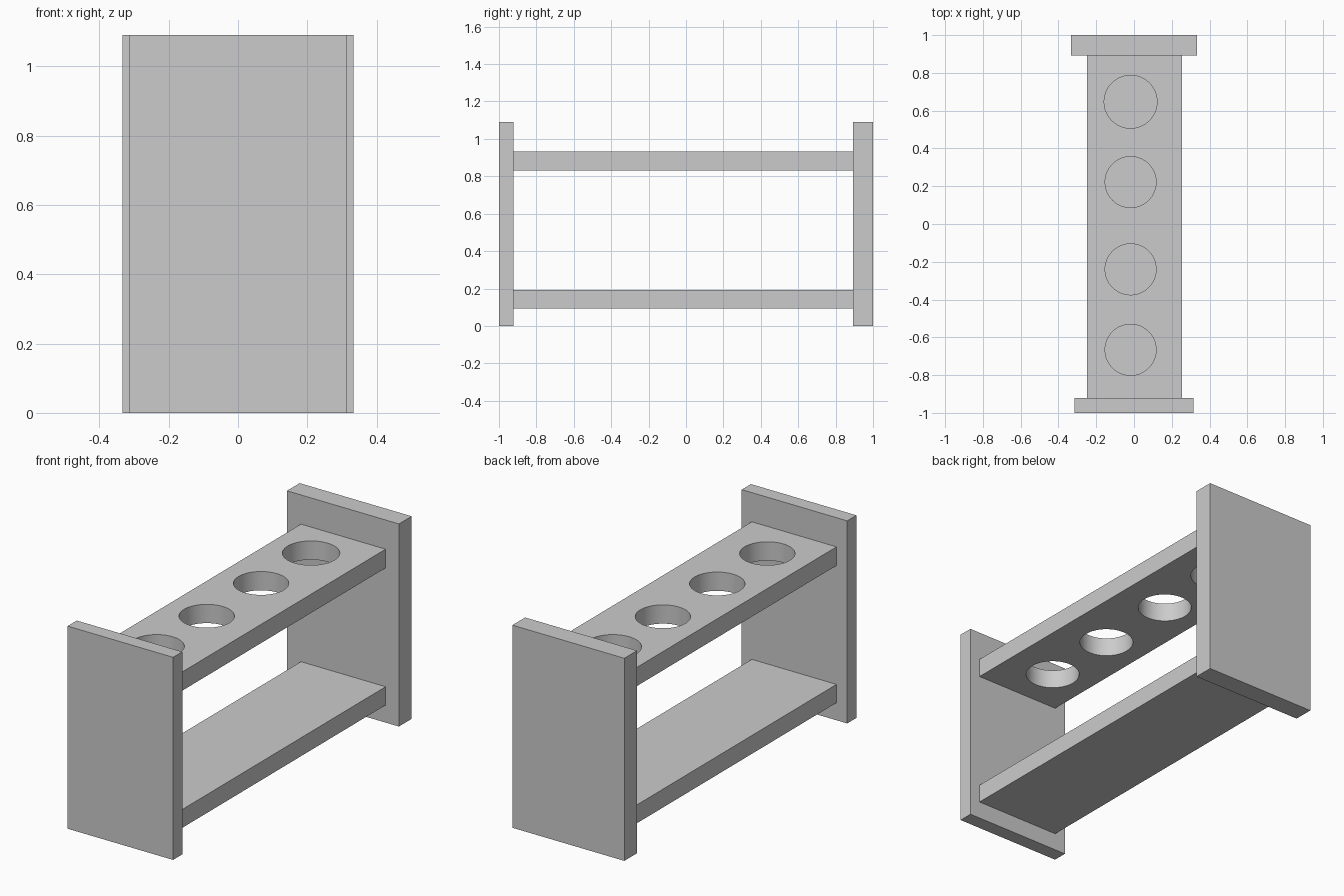
import bpy

if "Cube" in bpy.data.objects:
    bpy.data.objects.remove(bpy.data.objects["Cube"])

HEIGHT = 1.09
FRONT_Y, BACK_Y = -0.922, 0.892   # inner faces of the end plates


def box(name, x0, x1, y0, y1, z0, z1):
    bpy.ops.mesh.primitive_cube_add(
        size=1, location=((x0 + x1) / 2, (y0 + y1) / 2, (z0 + z1) / 2))
    ob = bpy.context.object
    ob.name = name
    ob.scale = (x1 - x0, y1 - y0, z1 - z0)
    bpy.ops.object.transform_apply(location=False, rotation=False, scale=True)
    return ob


# End plates: the back one is slightly wider and thicker
box("front_plate", -0.314, 0.314, -1, FRONT_Y, 0, HEIGHT)
box("back_plate", -0.333, 0.333, BACK_Y, 1, 0, HEIGHT)

# Shelves spanning between the plates
box("lower_shelf", -0.25, 0.254, FRONT_Y, BACK_Y, 0.094, 0.193)
upper = box("upper_shelf", -0.25, 0.254, FRONT_Y, BACK_Y, 0.832, 0.933)

# Round through-holes in the upper shelf
for i, (y, r) in enumerate([(0.647, 0.14), (0.222, 0.135), (-0.24, 0.135), (-0.666, 0.135)]):
    bpy.ops.mesh.primitive_cylinder_add(
        vertices=64, radius=r, depth=0.4, location=(-0.018, y, 0.88))
    cutter = bpy.context.object
    cutter.name = f"hole_cutter_{i + 1}"
    cutter.hide_render = True
    cutter.display_type = 'WIRE'
    mod = upper.modifiers.new(f"hole_{i + 1}", 'BOOLEAN')
    mod.operation = 'DIFFERENCE'
    mod.solver = 'EXACT'
    mod.object = cutter
    bpy.ops.object.select_all(action='DESELECT')
    upper.select_set(True)
    bpy.context.view_layer.objects.active = upper
    bpy.ops.object.modifier_apply(modifier=mod.name)
    bpy.data.objects.remove(cutter, do_unlink=True)

# Smooth hole walls, crisp edges
bpy.ops.object.shade_smooth_by_angle()
